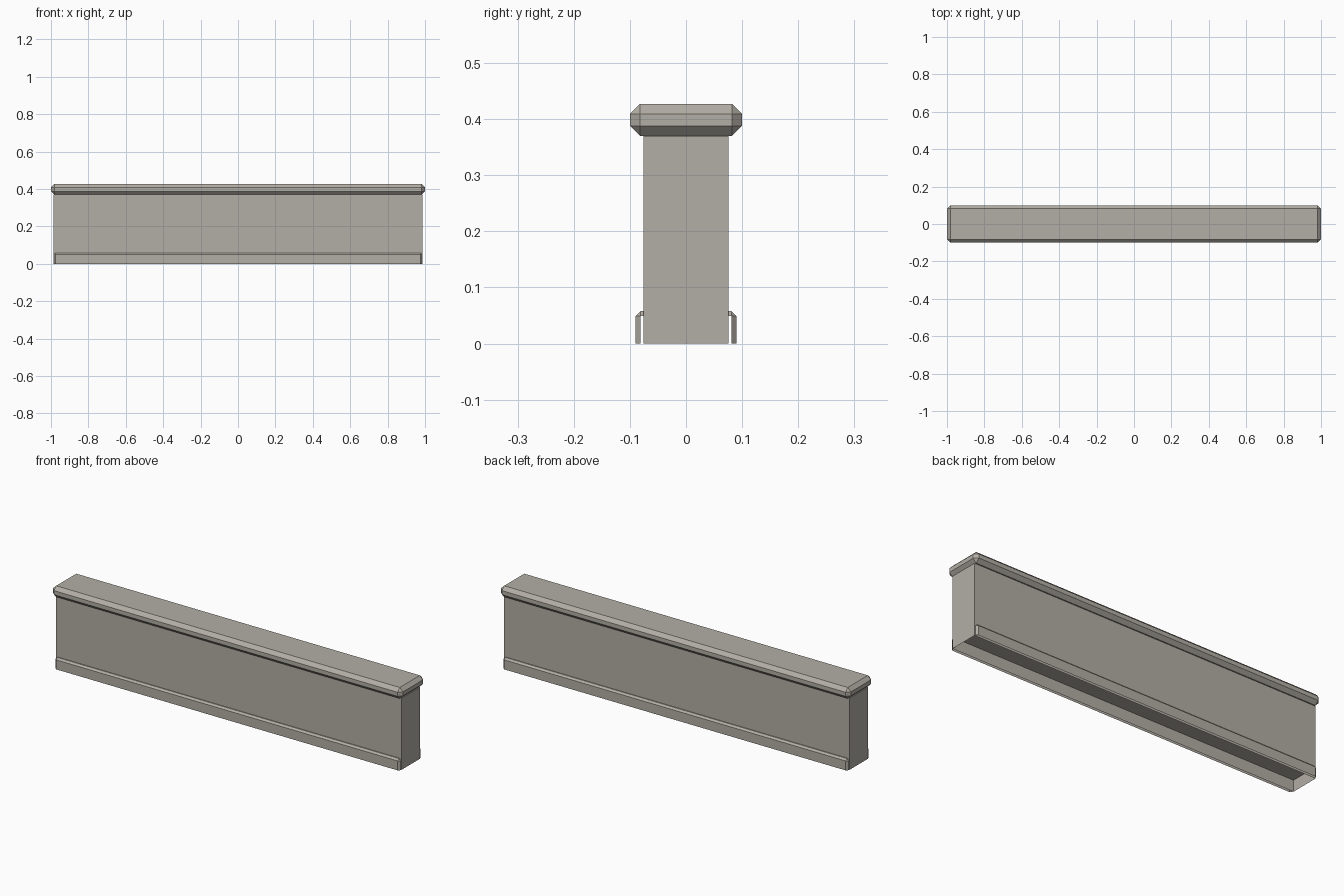
import bpy
import bmesh
from mathutils import Matrix, Vector

if "Cube" in bpy.data.objects:
    bpy.data.objects.remove(bpy.data.objects["Cube"], do_unlink=True)

# Single stone colour
stone = bpy.data.materials.new("warm_grey_stone")
stone.use_nodes = True
colour = (0.45, 0.425, 0.38, 1)
stone.diffuse_color = colour
stone.node_tree.nodes["Principled BSDF"].inputs["Base Color"].default_value = colour


def box(low, high, chamfer=0):
    """Box between two corners, with optional flat chamfers on every edge."""
    low, high = Vector(low), Vector(high)
    bm = bmesh.new()
    place = Matrix.Translation((low + high) / 2) @ Matrix.Diagonal((*(high - low), 1))
    bmesh.ops.create_cube(bm, size=1, matrix=place)
    if chamfer:
        bmesh.ops.bevel(bm, geom=bm.edges[:], offset=chamfer, segments=1,
                        affect='EDGES', clamp_overlap=True)
    return bm


def finish(bm, name):
    bm.normal_update()
    mesh = bpy.data.meshes.new(name)
    bm.to_mesh(mesh)
    bm.free()
    mesh.materials.append(stone)
    obj = bpy.data.objects.new(name, mesh)
    bpy.context.collection.objects.link(obj)
    return obj


BODY_X, BODY_Y, BODY_TOP = 0.987, 0.076, 0.37
SKIRT_TOP = 0.058

# Wall body, hollowed from below with thin sides
bm = box((-BODY_X, -BODY_Y, 0), (BODY_X, BODY_Y, BODY_TOP))
bm.normal_update()
underside = [f for f in bm.faces if f.normal.z < -0.9]
bmesh.ops.inset_region(bm, faces=underside, thickness=0.001, use_even_offset=True)
bmesh.ops.translate(bm, verts=underside[0].verts[:], vec=(0, 0, SKIRT_TOP))
finish(bm, "wall_body")

# Chamfered coping along the top
finish(box((-1, -0.1, BODY_TOP), (1, 0.1, 0.427), 0.018), "coping")

# Skirting shell: chamfered board, open at the back, bottom and ends
bm = box((-0.985, -0.09, -0.05), (0.985, -0.03, SKIRT_TOP), 0.009)
for point, normal in (((0, 0, 0), (0, 0, -1)), ((0, -BODY_Y, 0), (0, 1, 0))):
    bmesh.ops.bisect_plane(bm, geom=bm.verts[:] + bm.edges[:] + bm.faces[:],
                           plane_co=point, plane_no=normal, clear_outer=True)
bm.normal_update()
ends = [f for f in bm.faces if abs(f.normal.x) > 0.99]
bmesh.ops.delete(bm, geom=ends, context='FACES')
skirting = finish(bm, "skirting")
mirror = skirting.modifiers.new("both_sides", 'MIRROR')
mirror.use_axis = (False, True, False)
mirror.use_mirror_merge = False
